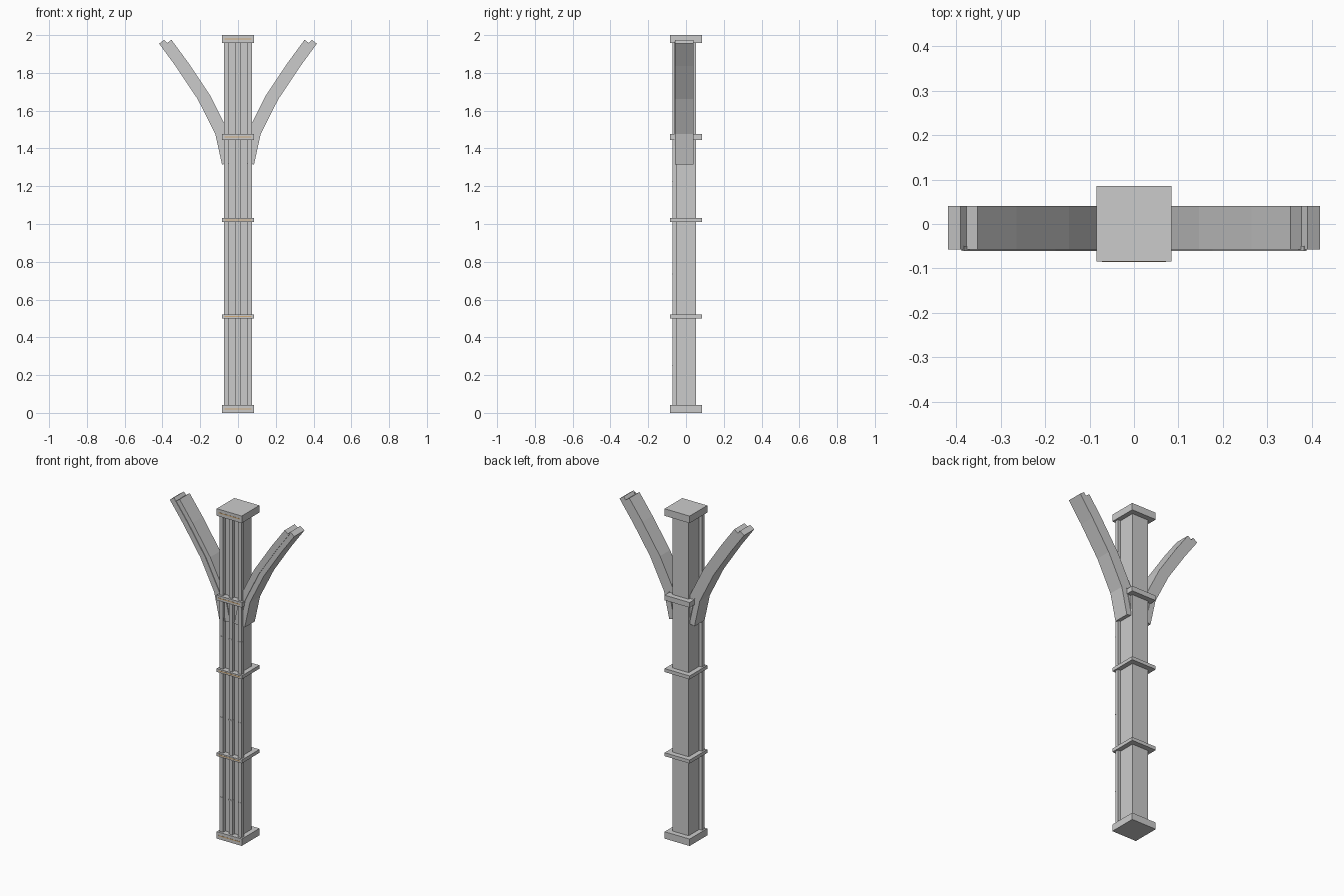
import bpy, bmesh
from mathutils import Vector

if "Cube" in bpy.data.objects:
    bpy.data.objects.remove(bpy.data.objects["Cube"])


def finish(name, bm, mat=None):
    bmesh.ops.recalc_face_normals(bm, faces=bm.faces)
    me = bpy.data.meshes.new(name)
    bm.to_mesh(me)
    bm.free()
    ob = bpy.data.objects.new(name, me)
    bpy.context.collection.objects.link(ob)
    if mat:
        me.materials.append(mat)
    return ob


def box(name, x0, x1, y0, y1, z0, z1, mat=None):
    bm = bmesh.new()
    bmesh.ops.create_cube(bm, size=1)
    for v in bm.verts:
        v.co = ((x0 + x1) / 2 + v.co.x * (x1 - x0),
                (y0 + y1) / 2 + v.co.y * (y1 - y0),
                (z0 + z1) / 2 + v.co.z * (z1 - z0))
    return finish(name, bm, mat)


def ribbon(name, path, half, y0, y1, side):
    """Rectangular bar swept along an x-z path with mitred bends."""
    pts = [Vector(p) for p in path]
    dirs = [(b - a).normalized() for a, b in zip(pts, pts[1:])]
    bm = bmesh.new()
    rings = []
    for i, p in enumerate(pts):
        a, b = dirs[max(i - 1, 0)], dirs[min(i, len(dirs) - 1)]
        t = (a + b).normalized()
        n = Vector((t.y, -t.x)) * (half / t.dot(a))
        rings.append([bm.verts.new((side * q.x, y, q.y)) for q, y in
                      ((p - n, y0), (p + n, y0), (p + n, y1), (p - n, y1))])
    for r, s in zip(rings, rings[1:]):
        for k in range(4):
            bm.faces.new((r[k], r[(k + 1) % 4], s[(k + 1) % 4], s[k]))
    bm.faces.new(rings[0])
    bm.faces.new(rings[-1])
    return finish(name, bm)


gold = bpy.data.materials.new("gold")
gold.diffuse_color = (0.65, 0.42, 0.2, 1)
gold.use_nodes = True
gold.node_tree.nodes["Principled BSDF"].inputs["Base Color"].default_value = gold.diffuse_color

# Central shaft
box("shaft", -0.055, 0.055, -0.05, 0.053, 0.02, 1.98)

# Front rails with thin joint bands
for i, x in enumerate((-0.062, 0, 0.062)):
    box(f"rail_{i}", x - 0.012, x + 0.012, -0.071, -0.048, 0.02, 1.98)
    for j, z in enumerate((0.25, 0.735, 1.225)):
        box(f"rail_joint_{i}_{j}", x - 0.0125, x + 0.0125, -0.073, -0.06,
            z - 0.003, z + 0.003)

# Base, collars and cap, each with a narrow front inlay
for name, z0, z1 in (("base", 0, 0.042), ("lower_collar", 0.5, 0.521),
                     ("middle_collar", 1.01, 1.031),
                     ("upper_collar", 1.445, 1.476), ("cap", 1.957, 2.0)):
    box(name, -0.084, 0.084, -0.084, 0.085, z0, z1)
    zc = (z0 + z1) / 2
    box(name + "_inlay", -0.072, 0.072, -0.085, -0.08,
        zc - 0.003, zc + 0.003, gold)

# Branching arms: two parallel ribs and a front strip per side
path = ((0.068, 1.318), (0.104, 1.482), (0.199, 1.67), (0.316, 1.845), (0.404, 1.965))
for label, side in (("left", -1), ("right", 1)):
    for rib, dx in (("outer", 0), ("inner", -0.038)):
        ribbon(f"{label}_{rib}_rib", [(x + dx, z) for x, z in path],
               0.017, -0.057, 0.04, side)
    ribbon(f"{label}_arm_strip", [(x - 0.019, z) for x, z in path],
           0.004, -0.061, -0.05, side)
